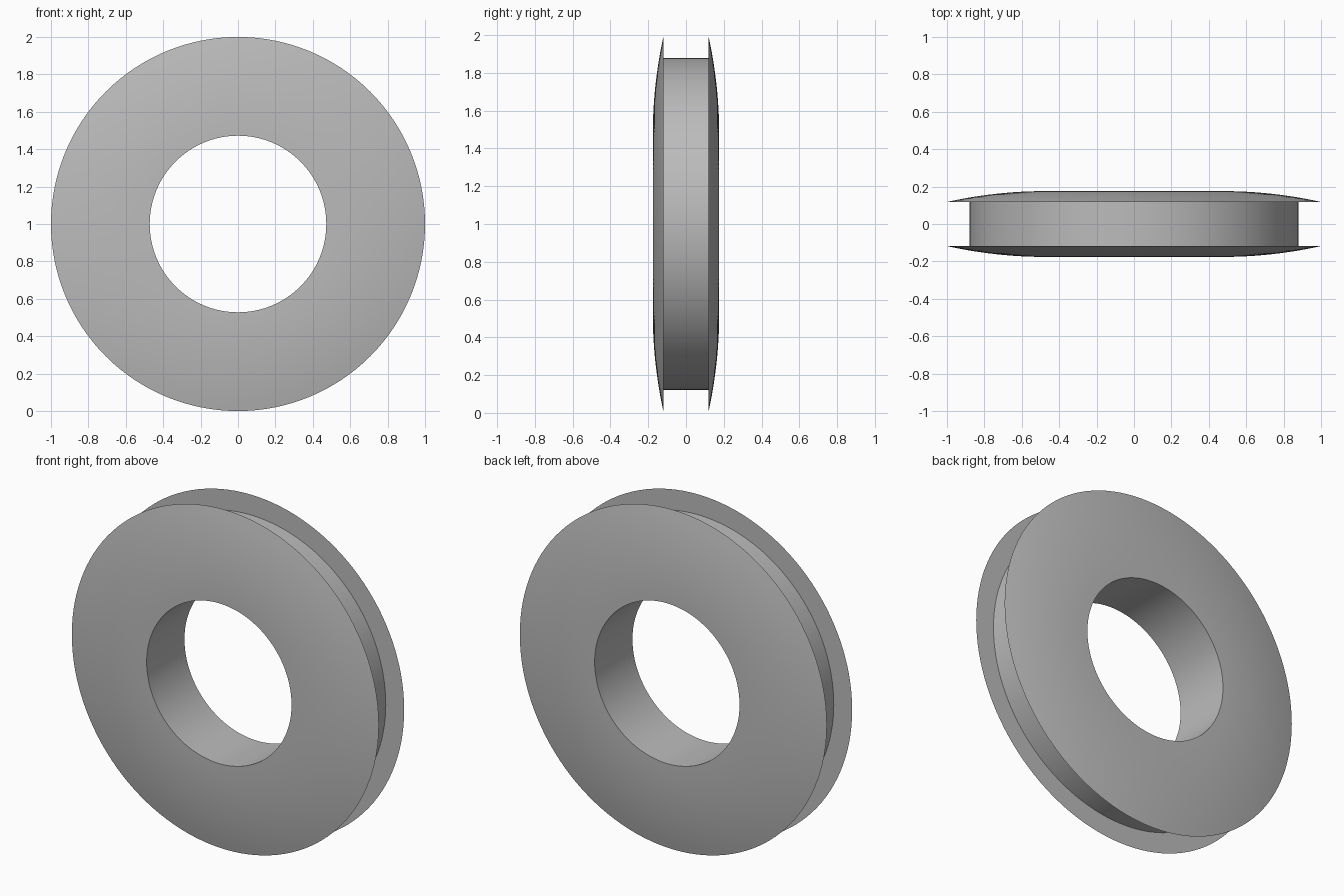
import bpy, bmesh
from math import pi, cos, sin, sqrt

cube = bpy.data.objects.get("Cube")
if cube:
    bpy.data.objects.remove(cube, do_unlink=True)

HOLE, GROOVE, RIM = 0.472, 0.88, 1.0     # radii
FACE_Y, RIM_Y = 0.176, 0.118             # half widths
SEGMENTS, STEPS = 128, 12

grey = bpy.data.materials.new("rubber grey")
grey.use_nodes = True
colour = (0.5, 0.5, 0.5, 1)
grey.diffuse_color = colour
grey.node_tree.nodes["Principled BSDF"].inputs["Base Color"].default_value = colour

# Domed flange as an arc from the hole edge to the thin rim
drop, span = FACE_Y - RIM_Y, RIM - HOLE
arc_r = (span ** 2 + drop ** 2) / (2 * drop)
dome = []
for i in range(STEPS + 1):
    d = span * i / STEPS
    dome.append((HOLE + d, FACE_Y - arc_r + sqrt(arc_r ** 2 - d ** 2)))

# Closed half section: front flange, groove, back flange
half = dome + [(GROOVE, RIM_Y)]
profile = half + [(r, -y) for r, y in reversed(half)]

# Spin the section around the y axis
bm = bmesh.new()
rings = []
for s in range(SEGMENTS):
    a = 2 * pi * s / SEGMENTS
    rings.append([bm.verts.new((r * cos(a), y, 1 + r * sin(a))) for r, y in profile])
n = len(profile)
for s in range(SEGMENTS):
    a, b = rings[s], rings[(s + 1) % SEGMENTS]
    for i in range(n):
        j = (i + 1) % n
        bm.faces.new((a[i], a[j], b[j], b[i]))
bmesh.ops.recalc_face_normals(bm, faces=bm.faces)

mesh = bpy.data.meshes.new("grommet_ring")
bm.to_mesh(mesh)
bm.free()
mesh.materials.append(grey)
ring = bpy.data.objects.new("grommet_ring", mesh)
bpy.context.collection.objects.link(ring)

# Smooth surfaces with crisp edges
bpy.ops.object.select_all(action="DESELECT")
ring.select_set(True)
bpy.context.view_layer.objects.active = ring
bpy.ops.object.shade_smooth_by_angle(angle=pi / 6)
